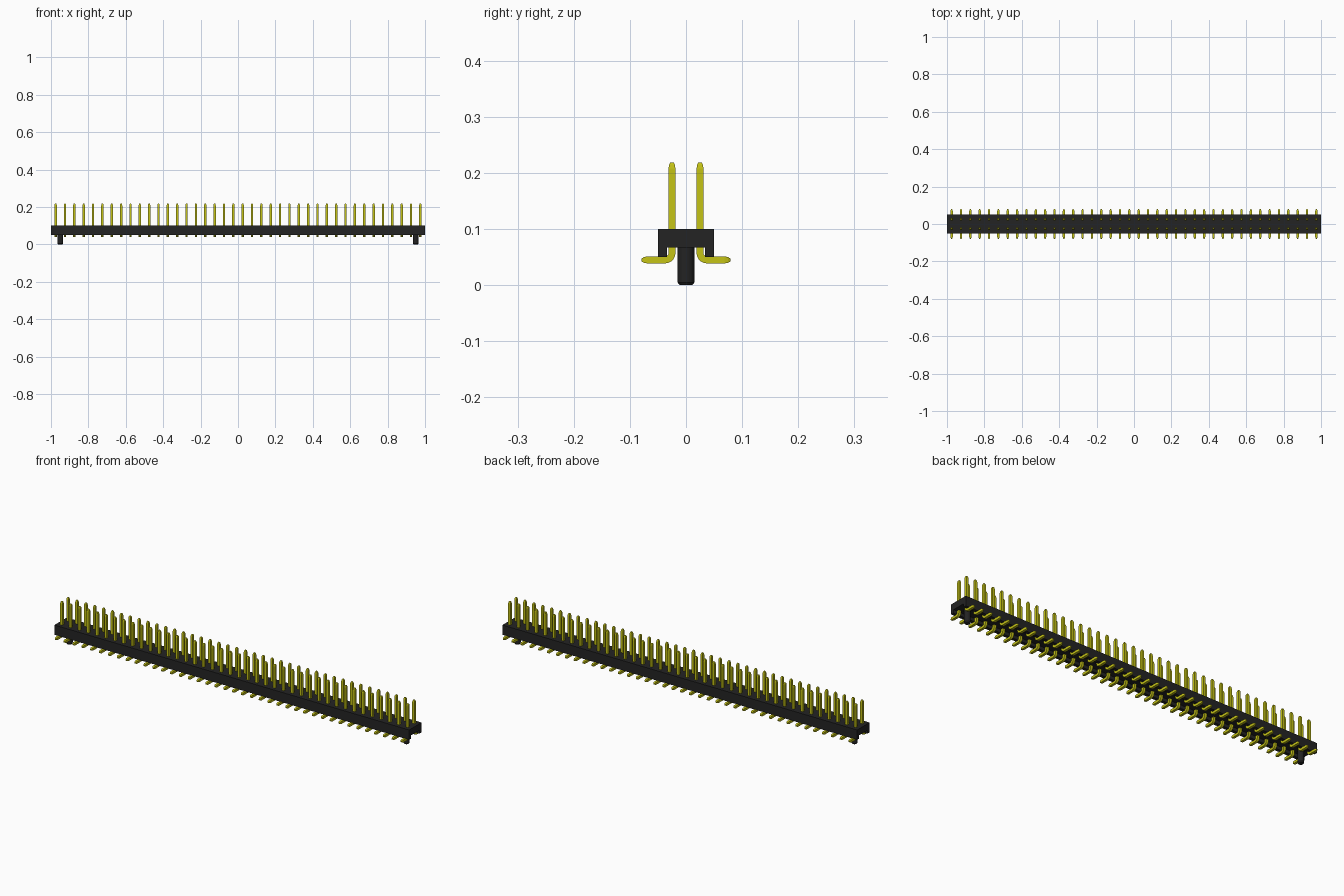
import bpy, bmesh, math

cube = bpy.data.objects.get("Cube")
if cube:
    bpy.data.objects.remove(cube, do_unlink=True)

COLUMNS, PITCH = 40, 0.05


def material(name, rgb, rough):
    m = bpy.data.materials.new(name)
    m.use_nodes = True
    m.diffuse_color = (*rgb, 1)
    b = m.node_tree.nodes["Principled BSDF"]
    b.inputs["Base Color"].default_value = (*rgb, 1)
    b.inputs["Roughness"].default_value = rough
    return m


def make_object(name, bm, mat):
    bmesh.ops.recalc_face_normals(bm, faces=bm.faces)
    me = bpy.data.meshes.new(name)
    bm.to_mesh(me)
    bm.free()
    me.materials.append(mat)
    ob = bpy.data.objects.new(name, me)
    bpy.context.collection.objects.link(ob)
    return ob


def loft(bm, rings):
    """Skin a list of closed rings of points and cap both ends."""
    rows = [[bm.verts.new(p) for p in r] for r in rings]
    n = len(rows[0])
    for a, b in zip(rows, rows[1:]):
        for i in range(n):
            j = (i + 1) % n
            bm.faces.new((a[i], a[j], b[j], b[i]))
    bm.faces.new(rows[0])
    bm.faces.new(rows[-1])


black = material("black plastic", (0.017, 0.017, 0.017), 0.6)
yellow = material("yellow metal", (0.56, 0.55, 0.008), 0.4)

# Housing: channel section, open underneath, running the full length
section = [(-0.05, 0.05), (-0.05, 0.1), (0.05, 0.1), (0.05, 0.05),
           (0.034, 0.05), (0.034, 0.067), (-0.034, 0.067), (-0.034, 0.05)]
bm = bmesh.new()
loft(bm, [[(x, y, z) for y, z in section] for x in (-1, 1)])
make_object("housing", bm, black)

# Locating pegs: round posts with a chamfered lower end
for side, x in (("left", 0.95), ("right", -0.95)):
    bm = bmesh.new()
    rings = []
    for r, z in ((0.0115, 0), (0.015, 0.005), (0.015, 0.07)):
        rings.append([(x + r * math.cos(a), r * math.sin(a), z)
                      for a in (math.tau * i / 24 for i in range(24))])
    loft(bm, rings)
    peg = make_object("locating_peg_" + side, bm, black)
    bpy.ops.object.select_all(action='DESELECT')
    bpy.context.view_layer.objects.active = peg
    peg.select_set(True)
    bpy.ops.object.shade_smooth_by_angle(angle=math.radians(30))

# Contact pin path: (y, z, tangent angle, scale), from the top tip to the foot tip
H = 0.0062
PIN_Y, FOOT_Z, BEND = 0.025, 0.045, 0.012
path = [(PIN_Y, 0.219, -90, 0.45), (PIN_Y, 0.215, -90, 0.8), (PIN_Y, 0.208, -90, 1)]
for i in range(6):
    a = math.radians(180 + 90 * i / 5)
    path.append((PIN_Y + BEND + BEND * math.cos(a),
                 FOOT_Z + BEND + BEND * math.sin(a), -90 + 90 * i / 5, 1))
path += [(0.069, FOOT_Z, 0, 1), (0.075, FOOT_Z, 0, 0.8), (0.079, FOOT_Z, 0, 0.45)]

bm = bmesh.new()
rings = []
x0 = -PITCH * (COLUMNS - 1) / 2
for y, z, deg, s in path:
    a, h = math.radians(deg), H * s
    ny, nz = -math.sin(a) * h, math.cos(a) * h
    rings.append([(x0 - h, y - ny, z - nz), (x0 + h, y - ny, z - nz),
                  (x0 + h, y + ny, z + nz), (x0 - h, y + ny, z + nz)])
loft(bm, rings)
pins = make_object("contact_pins", bm, yellow)

# Repeat along the length, then mirror to the second row
arr = pins.modifiers.new("columns", 'ARRAY')
arr.count = COLUMNS
arr.use_relative_offset = False
arr.use_constant_offset = True
arr.constant_offset_displace = (PITCH, 0, 0)
mir = pins.modifiers.new("rows", 'MIRROR')
mir.use_axis = (False, True, False)
mir.use_mirror_merge = False
